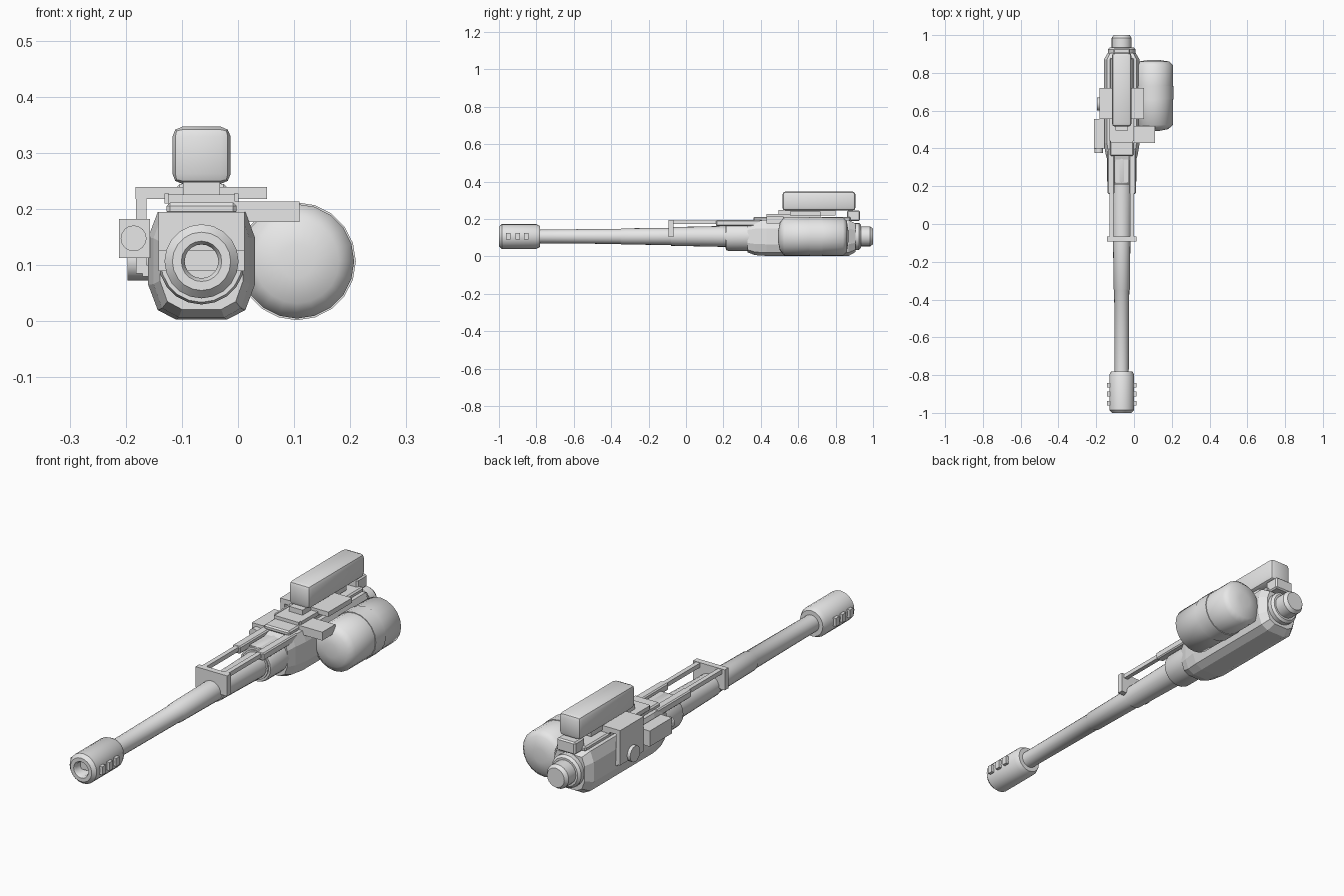
import bpy, bmesh, math

if "Cube" in bpy.data.objects:
    bpy.data.objects.remove(bpy.data.objects["Cube"])

AX, AZ = -0.065, 0.107      # barrel axis

metal = bpy.data.materials.new("plain_grey")
metal.diffuse_color = (0.8, 0.8, 0.8, 1)
metal.use_nodes = True
metal.node_tree.nodes["Principled BSDF"].inputs["Base Color"].default_value = metal.diffuse_color


def finish(name, bm, smooth=None):
    bmesh.ops.recalc_face_normals(bm, faces=bm.faces)
    me = bpy.data.meshes.new(name)
    bm.to_mesh(me)
    bm.free()
    me.materials.append(metal)
    ob = bpy.data.objects.new(name, me)
    bpy.context.collection.objects.link(ob)
    if smooth:
        bpy.ops.object.select_all(action='DESELECT')
        ob.select_set(True)
        bpy.context.view_layer.objects.active = ob
        bpy.ops.object.shade_smooth_by_angle(angle=math.radians(smooth))
    return ob


def loft(name, rings, smooth=None):
    """Skin closed rings of points and cap both ends."""
    bm = bmesh.new()
    loops = [[bm.verts.new(p) for p in ring] for ring in rings]
    n = len(loops[0])
    for a, b in zip(loops, loops[1:]):
        for i in range(n):
            j = (i + 1) % n
            bm.faces.new((a[i], a[j], b[j], b[i]))
    bm.faces.new(loops[0])
    bm.faces.new(loops[-1])
    return finish(name, bm, smooth)


def lathe(name, profile, cx=AX, cz=AZ, n=20, smooth=32):
    """Turn (y, radius) points round an axis along y."""
    turn = [2 * math.pi * i / n for i in range(n)]
    rings = [[(cx + r * math.cos(t), y, cz + r * math.sin(t)) for t in turn]
             for y, r in profile]
    return loft(name, rings, smooth)


def box(name, x, y, z, bevel=0.0, segments=1, smooth=None):
    bm = bmesh.new()
    bmesh.ops.create_cube(bm, size=1)
    for v in bm.verts:
        for i, (lo, hi) in enumerate((x, y, z)):
            v.co[i] = (lo + hi) / 2 + v.co[i] * (hi - lo)
    if bevel:
        bmesh.ops.bevel(bm, geom=bm.edges[:], offset=bevel, segments=segments,
                        profile=0.5, affect='EDGES')
    return finish(name, bm, smooth)


# Barrel, sleeve and hollow muzzle brake
lathe("barrel", [(-0.80, 0.037), (-0.35, 0.040), (-0.345, 0.043), (-0.08, 0.046),
                 (-0.08, 0.050), (0.21, 0.056), (0.21, 0.064), (0.34, 0.066)])
lathe("barrel_sleeve", [(0.215, 0.073), (0.225, 0.077), (0.36, 0.077)])
lathe("muzzle_brake", [(-0.90, 0.030), (-0.99, 0.030), (-1.0, 0.036), (-1.0, 0.052),
                       (-0.985, 0.066), (-0.80, 0.066), (-0.78, 0.056), (-0.78, 0.03)])
for i, y in enumerate((-0.95, -0.90, -0.853)):
    box(f"brake_vent_{i}", (AX - 0.077, AX + 0.077), (y - 0.012, y + 0.012), (0.09, 0.126))

# Receiver: chamfered section tapering at both ends
half = [(0.045, 0.003), (0.078, 0.02), (0.095, 0.065), (0.095, 0.15), (0.078, 0.195)]
section = half + [(-x, z) for x, z in reversed(half)]
rings = [[(AX + x * sx, y, 0.105 + (z - 0.105) * sz) for x, z in section]
         for y, sx, sz in ((0.33, 0.78, 0.82), (0.37, 0.90, 0.96), (0.43, 1, 1),
                           (0.87, 1, 1), (0.905, 0.78, 0.80))]
loft("receiver", rings)
box("receiver_top", (AX - 0.062, AX + 0.062), (0.36, 0.88), (0.19, 0.212), 0.006)

# Stepped end cap
lathe("end_cap", [(0.89, 0.072), (0.925, 0.072), (0.935, 0.062), (0.935, 0.053),
                  (0.985, 0.053), (1.0, 0.042)])

# Side drum with a raised middle band
lathe("drum", [(0.493, 0.03), (0.502, 0.075), (0.525, 0.102), (0.66, 0.102),
               (0.66, 0.105), (0.73, 0.105), (0.73, 0.102), (0.84, 0.102),
               (0.86, 0.082), (0.868, 0.03)], 0.105, 0.107, 20, 50)
box("drum_latch", (-0.01, 0.11), (0.43, 0.52), (0.177, 0.214))

# Front frame and paired guide rods
box("front_frame", (AX - 0.077, AX + 0.077), (-0.093, -0.067), (0.105, 0.195))
for side, label in ((-1, "left"), (1, "right")):
    def span(a, b):
        return tuple(sorted((AX + side * a, AX + side * b)))
    box(f"thin_rod_{label}", span(0.044, 0.064), (-0.07, 0.17), (0.174, 0.193))
    box(f"thick_rod_{label}", span(0.038, 0.076), (0.16, 0.40), (0.162, 0.195), 0.005)
    box(f"rail_lip_{label}", span(0.058, 0.066), (0.44, 0.72), (0.21, 0.228))
box("gas_block", (AX - 0.034, AX + 0.034), (0.22, 0.36), (0.15, 0.182))

# Sight with its mounts
box("sight_body", (AX - 0.052, AX + 0.052), (0.515, 0.907), (0.245, 0.347), 0.018, 2, 35)
box("sight_foot", (AX - 0.033, AX + 0.033), (0.495, 0.80), (0.22, 0.248))
box("sight_base", (AX - 0.06, AX + 0.06), (0.43, 0.72), (0.205, 0.226))
box("rear_mount", (AX - 0.045, AX + 0.045), (0.86, 0.93), (0.19, 0.245), 0.006)

# Bracket over the receiver with a hanging side plate and round knob
box("bracket_top", (-0.183, 0.052), (0.555, 0.72), (0.218, 0.239))
box("bracket_side", (-0.182, -0.163), (0.555, 0.72), (0.085, 0.225))
box("bracket_foot", (-0.17, -0.14), (0.555, 0.72), (0.08, 0.10))
knob = lathe("side_knob", [(-0.02, 0.035), (0.02, 0.035)], 0, 0, 16)
knob.rotation_euler = (0, 0, math.pi / 2)
knob.location = (-0.177, 0.635, 0.108)

# Side lamp box with a round lens
box("lamp_box", (-0.212, -0.157), (0.40, 0.555), (0.113, 0.182))
lathe("lamp_lens", [(0.375, 0.023), (0.41, 0.023)], -0.186, 0.148, 16)
